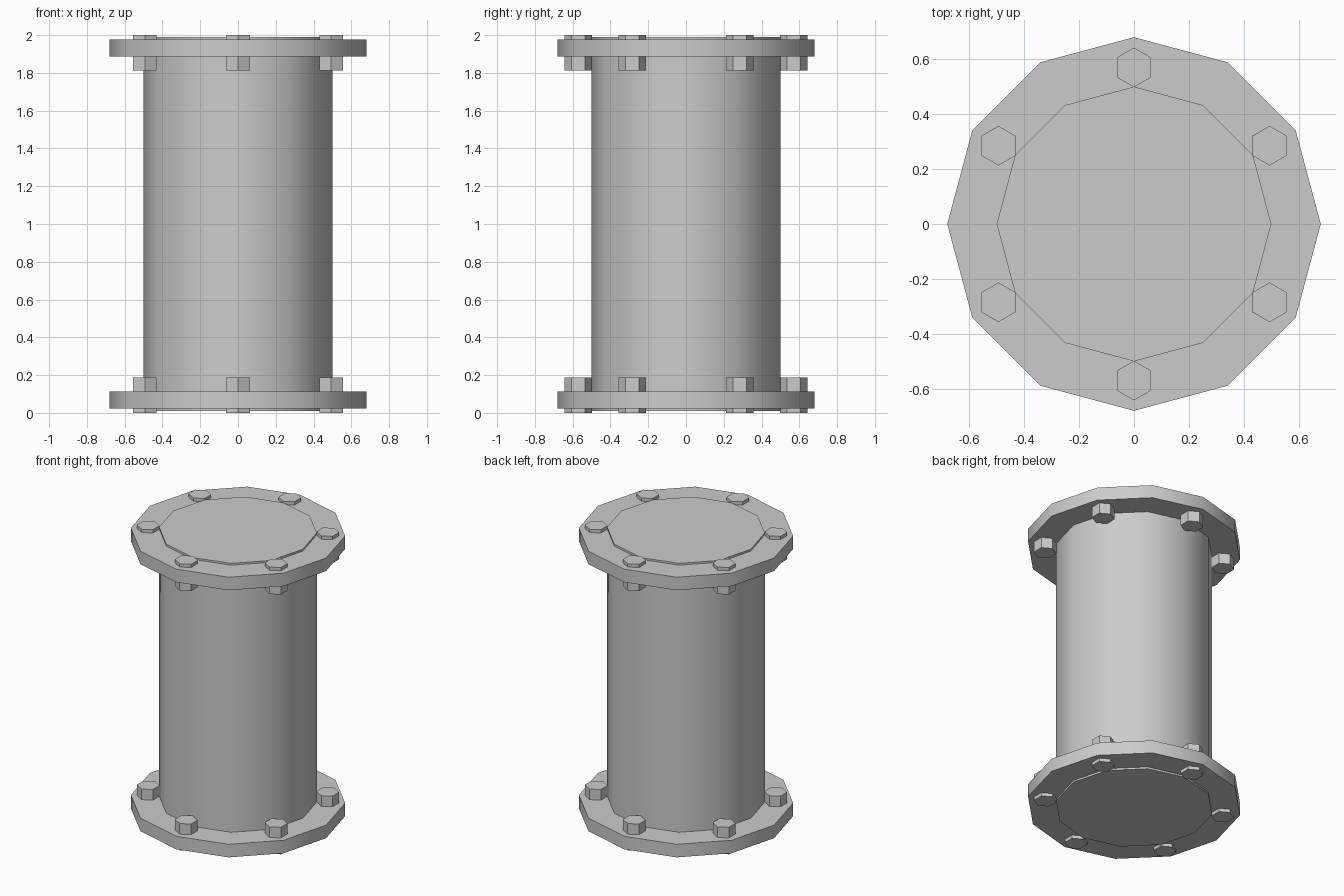
import bpy
from math import radians, cos, sin, pi

if "Cube" in bpy.data.objects:
    bpy.data.objects.remove(bpy.data.objects["Cube"])


def prism(name, sides, radius, z0, z1, x=0.0, y=0.0, turn=0.0):
    """Upright prism from z0 to z1, with a corner on the +x axis before turning."""
    bpy.ops.mesh.primitive_cylinder_add(
        vertices=sides, radius=radius, depth=z1 - z0,
        location=(x, y, (z0 + z1) / 2), rotation=(0, 0, turn))
    ob = bpy.context.object
    ob.name = name
    bpy.ops.object.shade_smooth_by_angle(angle=radians(40))
    return ob


HEIGHT = 2.0

# Pipe body, ends slightly proud of the flanges
prism("pipe_body", 12, 0.5, 0.01, HEIGHT - 0.01)

for end in ("bottom", "top"):
    def span(a, b):
        return (a, b) if end == "bottom" else (HEIGHT - b, HEIGHT - a)

    # Flange plate
    prism(f"{end}_flange", 12, 0.68, *span(0.023, 0.114))

    # Six hex bolts through the flange, all with a corner facing y
    for i in range(6):
        a = pi / 2 + i * pi / 3
        prism(f"{end}_bolt_{i + 1}", 6, 0.072, *span(0.0, 0.188),
              x=0.57 * cos(a), y=0.57 * sin(a))
